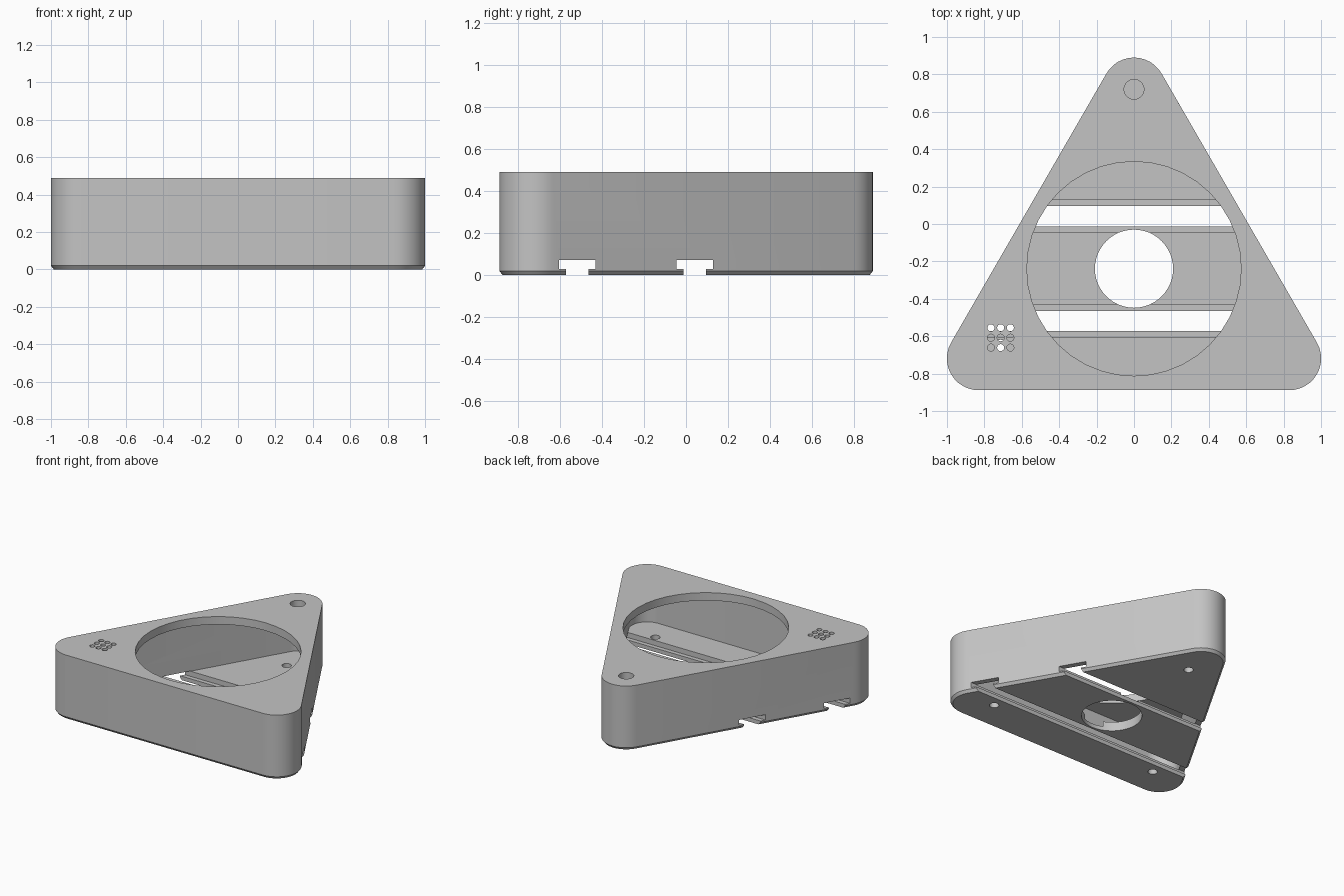
import bpy, bmesh, math
from mathutils import Vector

cube = bpy.data.objects.get("Cube")
if cube:
    bpy.data.objects.remove(cube, do_unlink=True)

grey = bpy.data.materials.new("plain grey")
grey.use_nodes = True
grey.diffuse_color = (0.55, 0.55, 0.55, 1)
grey.node_tree.nodes["Principled BSDF"].inputs["Base Color"].default_value = (0.55, 0.55, 0.55, 1)

HEIGHT, FLOOR, ROOF, WALL = 0.49, 0.069, 0.06, 0.042
CENTRE = Vector((0, -0.239))
CORNER_DIST, CORNER_R = 0.959, 0.17


def corner(i, dist):
    """Point at a distance from the centre towards one of the three corners."""
    a = math.radians(90 + 120 * i)
    return CENTRE + dist * Vector((math.cos(a), math.sin(a)))


def rounded_triangle(radius, steps=12):
    pts = []
    for i in range(3):
        c = corner(i, CORNER_DIST)
        for k in range(steps + 1):
            a = math.radians(30 + 120 * i + 120 * k / steps)
            pts.append(c + radius * Vector((math.cos(a), math.sin(a))))
    return pts


def circle(c, r, n):
    return [Vector((c[0] + r * math.cos(math.tau * k / n),
                    c[1] + r * math.sin(math.tau * k / n))) for k in range(n)]


def rectangle(x0, x1, y0, y1):
    return [Vector(p) for p in ((x0, y0), (x1, y0), (x1, y1), (x0, y1))]


def loft(name, layers):
    """Closed solid through (outline, height) layers, listed from the bottom up."""
    bm = bmesh.new()
    rings = [[bm.verts.new((p.x, p.y, z)) for p in pts] for pts, z in layers]
    for low, high in zip(rings, rings[1:]):
        n = len(low)
        for k in range(n):
            bm.faces.new((low[k], low[(k + 1) % n], high[(k + 1) % n], high[k]))
    bm.faces.new(rings[0][::-1])
    bm.faces.new(rings[-1])
    mesh = bpy.data.meshes.new(name)
    bm.to_mesh(mesh)
    bm.free()
    mesh.materials.append(grey)
    obj = bpy.data.objects.new(name, mesh)
    bpy.context.collection.objects.link(obj)
    return obj


def prism(name, pts, z0, z1):
    return loft(name, [(pts, z0), (pts, z1)])


# Outer shell with a chamfered bottom edge
housing = loft("housing", [(rounded_triangle(CORNER_R - 0.016), 0),
                           (rounded_triangle(CORNER_R), 0.02),
                           (rounded_triangle(CORNER_R), HEIGHT)])

# Hollow inside, leaving floor, roof and walls
cutters = [prism("cavity_cutter", rounded_triangle(CORNER_R - WALL), FLOOR, HEIGHT - ROOF)]

# Round openings in the roof and floor
cutters.append(prism("roof_opening_cutter", circle(CENTRE, 0.573, 40), 0.3, 0.6))
cutters.append(prism("floor_opening_cutter", circle(CENTRE, 0.209, 48), -0.1, 0.2))

# Button hole in the roof at the back corner
cutters.append(prism("button_hole_cutter", circle(corner(0, CORNER_DIST), 0.053, 32), 0.3, 0.6))

# Screw holes in the floor, one per corner
for i in range(3):
    cutters.append(prism("screw_hole_cutter", circle(corner(i, 0.825), 0.033, 24), -0.1, 0.2))

# Grid of sound holes in the roof
for ix in (-1, 0, 1):
    for iy in (-1, 0, 1):
        c = (-0.713 + 0.052 * ix, -0.608 + 0.053 * iy)
        cutters.append(prism("sound_hole_cutter", circle(c, 0.019, 16), 0.3, 0.6))

# Two stepped strap slots across the floor and through the side walls
for y in (-0.518, 0.041):
    cutters.append(prism("slot_lower_cutter", rectangle(-1.2, 1.2, y - 0.054, y + 0.054), -0.1, 0.05))
    cutters.append(prism("slot_upper_cutter", rectangle(-1.2, 1.2, y - 0.087, y + 0.087), 0.03, 0.071))

bpy.context.view_layer.objects.active = housing
for cutter in cutters:
    mod = housing.modifiers.new("cut", "BOOLEAN")
    mod.operation = "DIFFERENCE"
    mod.solver = "EXACT"
    mod.object = cutter
    bpy.ops.object.modifier_apply(modifier=mod.name)
    bpy.data.objects.remove(cutter, do_unlink=True)

bpy.ops.object.select_all(action="DESELECT")
housing.select_set(True)
bpy.ops.object.shade_smooth_by_angle(angle=math.radians(25))
